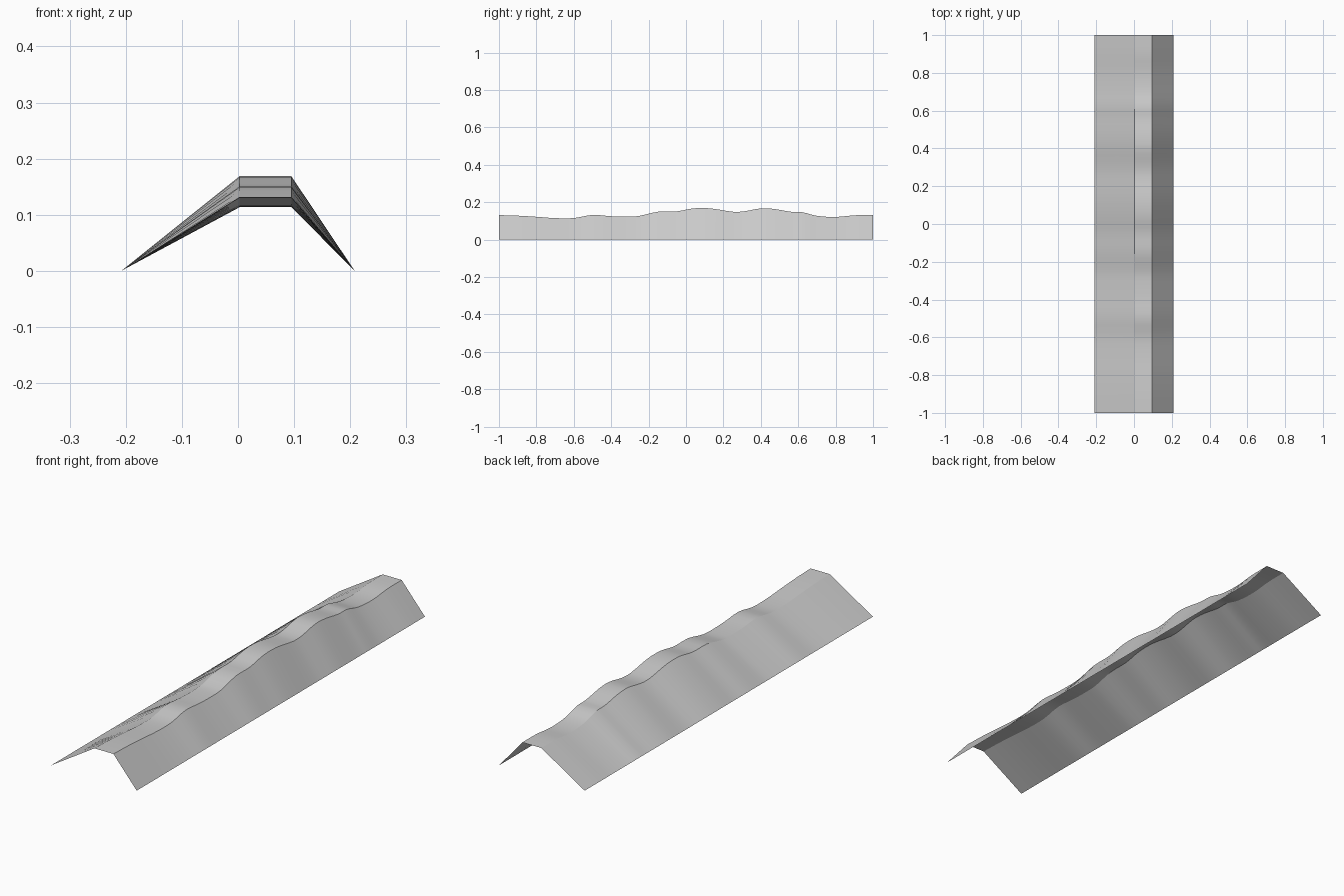
import bpy, bmesh, math

if "Cube" in bpy.data.objects:
    bpy.data.objects.remove(bpy.data.objects["Cube"])

# Crest height along the length: (y, z)
CREST = [(-1.0, .131), (-.9, .128), (-.8, .122), (-.7, .115), (-.6, .115),
         (-.5, .132), (-.4, .125), (-.3, .123), (-.25, .127), (-.15, .149),
         (-.05, .151), (.04, .167), (.13, .167), (.25, .149), (.31, .151),
         (.4, .167), (.47, .164), (.56, .149), (.62, .147), (.7, .127),
         (.8, .121), (.9, .130), (1.0, .131)]
SUB = 3


def crest_points():
    """Smooth (Hermite) interpolation through the crest heights."""
    n = len(CREST)

    def slope(i):
        a, b = CREST[max(i - 1, 0)], CREST[min(i + 1, n - 1)]
        return (b[1] - a[1]) / (b[0] - a[0])

    pts = []
    for i in range(n - 1):
        (y0, z0), (y1, z1) = CREST[i], CREST[i + 1]
        d = y1 - y0
        for k in range(SUB):
            t = k / SUB
            h = t * t * (3 - 2 * t)
            z = (z0 * (1 - h) + z1 * h + d * slope(i) * t * (1 - t) ** 2
                 - d * slope(i + 1) * t * t * (1 - t))
            pts.append((y0 + d * t, z))
    return pts + [CREST[-1]]


# Open bank: long left slope, flat crest, steep right slope
bm = bmesh.new()
rows = [[bm.verts.new((x, y, z * up)) for x, up in
         ((-.208, 0), (.003, 1), (.095, 1), (.208, 0))]
        for y, z in crest_points()]
for a, b in zip(rows, rows[1:]):
    for j in range(3):
        bm.faces.new((a[j], a[j + 1], b[j + 1], b[j]))
mesh = bpy.data.meshes.new("embankment")
bm.to_mesh(mesh)
bm.free()
bank = bpy.data.objects.new("embankment", mesh)
bpy.context.collection.objects.link(bank)

# Smooth along the length, sharp at the crest edges
bpy.context.view_layer.objects.active = bank
bank.select_set(True)
bpy.ops.object.shade_smooth_by_angle(angle=math.radians(24))
